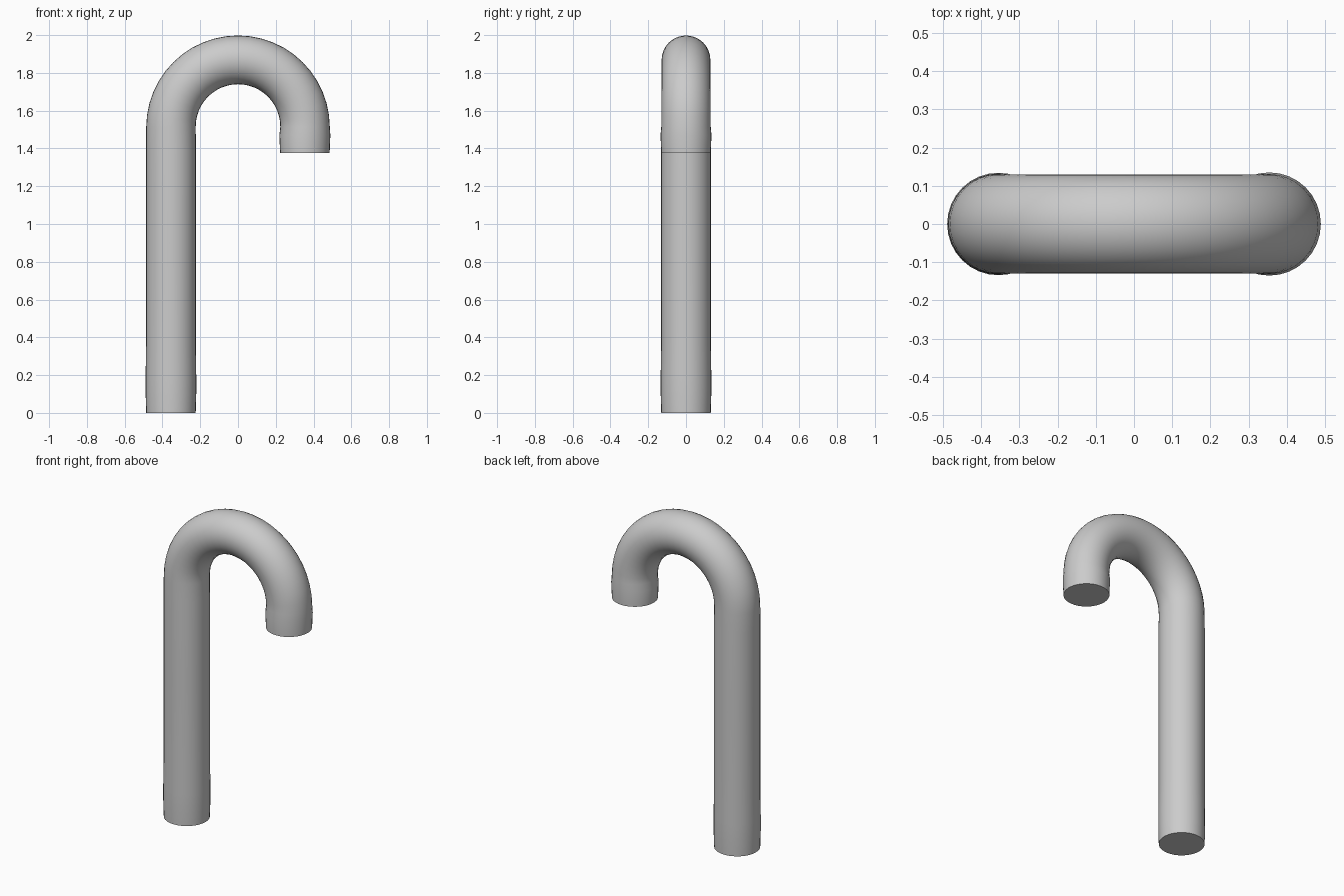
import bpy
import bmesh
from math import sin, cos, pi, radians

if "Cube" in bpy.data.objects:
    bpy.data.objects.remove(bpy.data.objects["Cube"], do_unlink=True)

SIDES = 32
BEND = 0.355       # radius of the hook's centreline
TUBE = 0.131       # radius of the tube
BEND_Z = 1.514     # height where the hook begins
TIP_Z = 1.375

grey = bpy.data.materials.new("light_grey")
grey.use_nodes = True
colour = (0.6, 0.6, 0.6, 1)
grey.diffuse_color = colour
grey.node_tree.nodes["Principled BSDF"].inputs["Base Color"].default_value = colour

# Centreline rings: x, z, tilt angle, radius
rings = []
for z, r in ((0, TUBE), (0.1, 0.134), (0.2, 0.134), (0.36, 0.132), (0.9, 0.132), (1.4, 0.132)):
    rings.append((-BEND, z, pi, r))
STEPS = 24
for i in range(STEPS + 1):
    a = pi * (1 - i / STEPS)
    r = TUBE - 0.002 * sin(a)
    rings.append((BEND * cos(a), BEND_Z + BEND * sin(a), a, r))
# Slight swelling just above the cut tip
rings.append((BEND - 0.001, 1.47, 0, 0.135))
rings.append((BEND - 0.001, TIP_Z, 0, TUBE))

# Sweep a round section along the centreline
bm = bmesh.new()
loops = []
for x, z, a, r in rings:
    loop = []
    for k in range(SIDES):
        t = 2 * pi * k / SIDES
        out = r * cos(t)
        loop.append(bm.verts.new((x + out * cos(a), r * sin(t), z + out * sin(a))))
    loops.append(loop)
for lower, upper in zip(loops, loops[1:]):
    for k in range(SIDES):
        n = (k + 1) % SIDES
        bm.faces.new((lower[k], lower[n], upper[n], upper[k]))

# Flat end caps
bm.faces.new(loops[0])
bm.faces.new(loops[-1])
bmesh.ops.recalc_face_normals(bm, faces=bm.faces)

mesh = bpy.data.meshes.new("hooked_cane")
bm.to_mesh(mesh)
bm.free()
mesh.materials.append(grey)
cane = bpy.data.objects.new("hooked_cane", mesh)
bpy.context.collection.objects.link(cane)

bpy.ops.object.select_all(action="DESELECT")
cane.select_set(True)
bpy.context.view_layer.objects.active = cane
bpy.ops.object.shade_smooth_by_angle(angle=radians(40))
